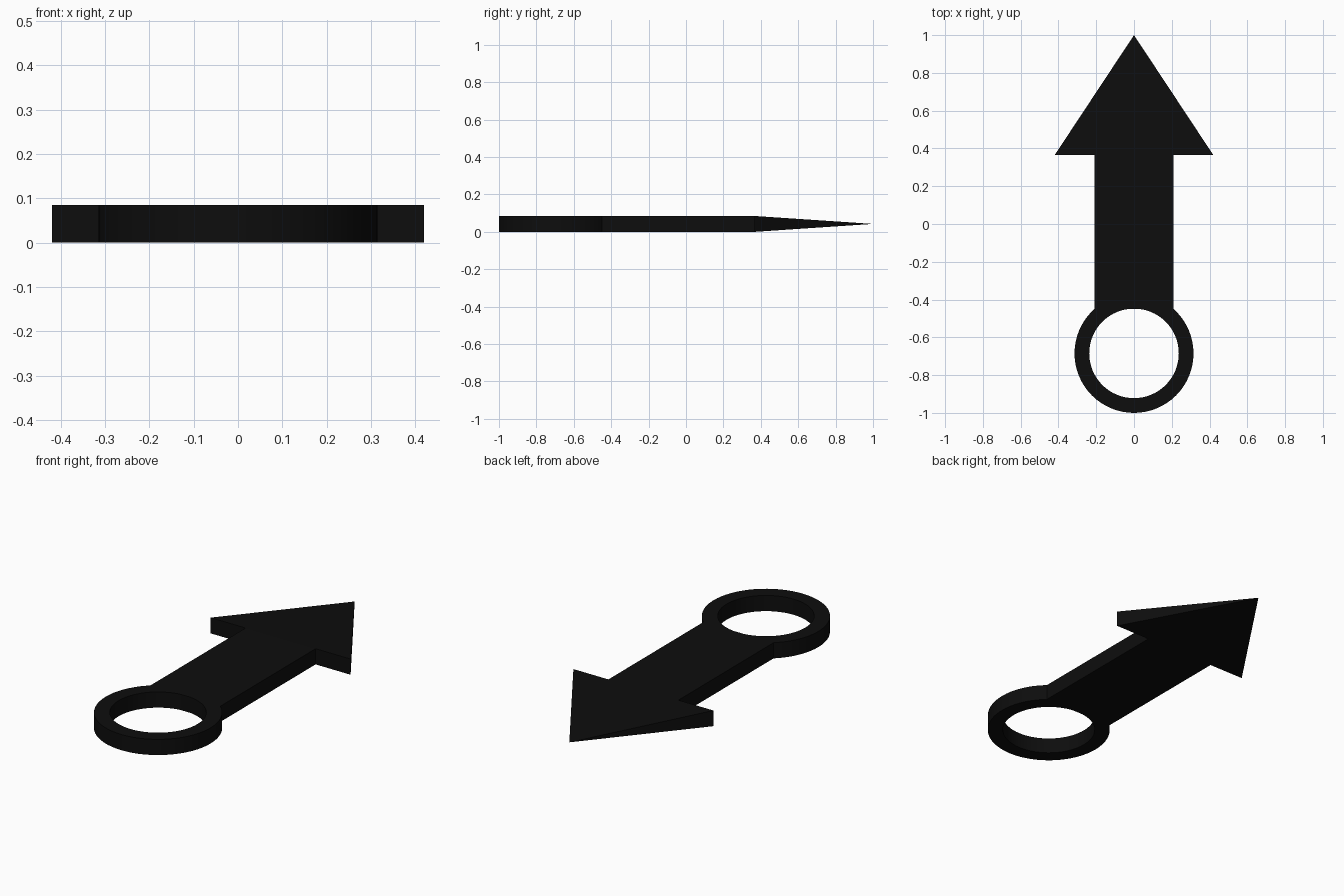
import bpy, bmesh, math

if "Cube" in bpy.data.objects:
    bpy.data.objects.remove(bpy.data.objects["Cube"])

H = 0.085          # plate thickness
RING_Y = -0.685    # ring centre
R_OUT, R_IN, SEG = 0.315, 0.237, 64

black = bpy.data.materials.new("near_black")
black.diffuse_color = (0.004, 0.004, 0.004, 1)
black.use_nodes = True
black.node_tree.nodes["Principled BSDF"].inputs["Base Color"].default_value = black.diffuse_color


def finish(bm, name):
    bmesh.ops.recalc_face_normals(bm, faces=bm.faces)
    mesh = bpy.data.meshes.new(name)
    bm.to_mesh(mesh)
    bm.free()
    mesh.materials.append(black)
    obj = bpy.data.objects.new(name, mesh)
    bpy.context.collection.objects.link(obj)
    return obj


# Ring: a rectangular section swept around the centre
bm = bmesh.new()
section = [(R_IN, 0), (R_OUT, 0), (R_OUT, H), (R_IN, H)]
loops = []
for i in range(SEG):
    a = 2 * math.pi * i / SEG
    loops.append([bm.verts.new((r * math.cos(a), RING_Y + r * math.sin(a), z))
                  for r, z in section])
for i in range(SEG):
    p, q = loops[i], loops[(i + 1) % SEG]
    for k in range(4):
        bm.faces.new((p[k], q[k], q[(k + 1) % 4], p[(k + 1) % 4]))
ring = finish(bm, "ring")
bpy.context.view_layer.objects.active = ring
ring.select_set(True)
bpy.ops.object.shade_smooth_by_angle(angle=math.radians(30))

# Shaft: flat bar from the ring to the arrowhead
bm = bmesh.new()
y0, y1, half = -0.45, 0.365, 0.21
bmesh.ops.create_cube(bm, size=1)
for v in bm.verts:
    v.co = (v.co.x * 2 * half, y1 if v.co.y > 0 else y0, H if v.co.z > 0 else 0)
finish(bm, "shaft")

# Arrowhead: pyramid lying down, tapering to a point at mid height
bm = bmesh.new()
base = [bm.verts.new((x, y1, z))
        for x, z in ((-0.42, 0), (0.42, 0), (0.42, H), (-0.42, H))]
tip = bm.verts.new((0, 1, H / 2))
bm.faces.new(base)
for k in range(4):
    bm.faces.new((base[k], base[(k + 1) % 4], tip))
finish(bm, "arrowhead")
